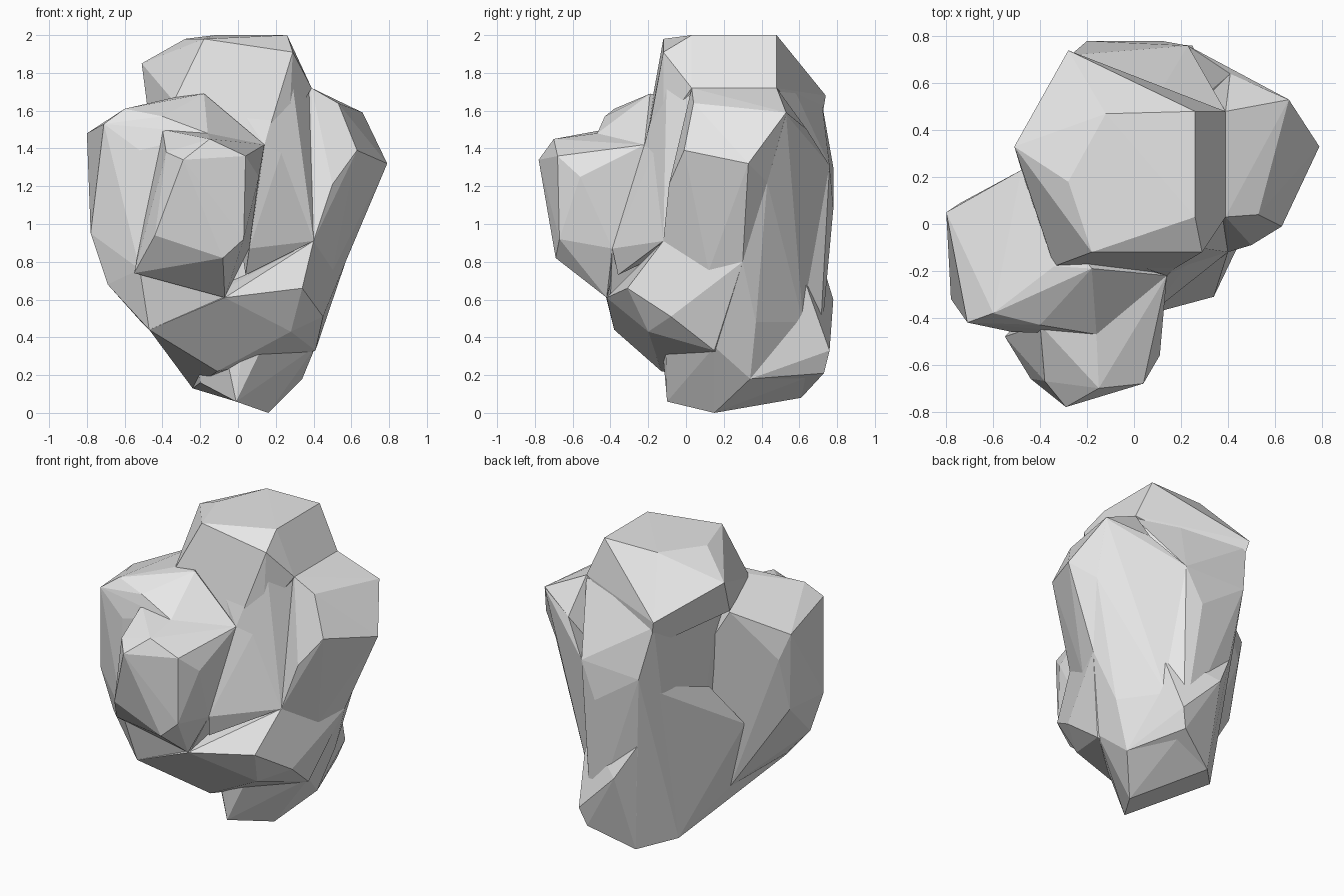
import bpy, bmesh

stone = bpy.data.materials.new("grey stone")
stone.diffuse_color = (0.8, 0.8, 0.8, 1)


def chunk(name, points):
    """Faceted stone chunk: convex hull around a few corner points."""
    bm = bmesh.new()
    for p in points:
        bm.verts.new(p)
    hull = bmesh.ops.convex_hull(bm, input=bm.verts)
    inner = {g for g in hull["geom_interior"] if isinstance(g, bmesh.types.BMVert)}
    bmesh.ops.delete(bm, geom=list(inner), context='VERTS')
    bmesh.ops.dissolve_limit(bm, angle_limit=0.05, verts=bm.verts, edges=bm.edges)
    bmesh.ops.recalc_face_normals(bm, faces=bm.faces)
    mesh = bpy.data.meshes.new(name)
    bm.to_mesh(mesh)
    bm.free()
    mesh.materials.append(stone)
    ob = bpy.data.objects.new(name, mesh)
    bpy.context.collection.objects.link(ob)
    return ob


# tall trunk from under the head down to the foot
rock = chunk("rock", [
    (.27, -.10, 1.88), (-.18, -.11, 1.9), (.38, .04, 1.70), (.39, .48, 1.70), (-.34, -.1, 1.6),
    (-.40, .25, 1.6), (-.27, .72, 1.64), (.11, .56, 1.74), (.14, -.22, 1.42),
    (.40, -.12, .91), (-.36, .3, 1.1), (-.2, .78, 1.3), (.12, .78, 1.08),
    (.23, .76, 1.31), (-.15, .71, .83), (.30, .62, .8), (.41, .15, .35),
    (.34, .34, .18), (.2, .7, .21), (-.06, .61, .08), (-.24, .42, .13),
    (-.2, .1, .16), (-.01, -.10, .06), (.16, .15, 0)])

# head with the flat top and overhanging back left corner
head = chunk("flat_head", [
    (-.18, -.12, 1.98), (-.28, .18, 1.98), (-.12, .47, 2), (.26, .48, 2), (.26, .03, 2),
    (.29, -.12, 1.91), (.39, .03, 1.72), (.39, .48, 1.72), (-.51, .33, 1.85),
    (-.48, .23, 1.62), (-.34, -.18, 1.65), (-.28, .74, 1.68), (.11, .56, 1.75),
    (.27, -.12, 1.51), (.14, -.21, 1.42), (-.24, .71, 1.5), (0, .2, 1.4)])

# right shoulder, running down the back right side as one broad flank
shoulder = chunk("right_shoulder", [
    (.39, .03, 1.72), (.39, .48, 1.72), (.53, .04, 1.64), (.66, .53, 1.59),
    (.41, .64, 1.5), (.63, -.01, 1.39), (.79, .33, 1.32), (.50, -.09, 1.21),
    (.40, -.12, .91), (.65, .43, 1.22), (.57, .30, .80), (.50, .12, .75), (.1, .1, 1.2),
    (.2, .6, .8)])
flank = chunk("back_right_flank", [
    (.66, .53, 1.58), (.41, .64, 1.5), (.23, .76, 1.31), (.12, .78, 1.08),
    (.65, .43, 1.22), (.57, .30, .80), (.45, .37, .48), (.34, .34, .18),
    (.27, .62, .48), (.30, .62, .8), (.41, .15, .35), (0, .3, .8), (.1, .3, .2)])

# knob low on the back
knob = chunk("back_knob", [
    (-.15, .71, .83), (-.02, .78, .60), (.25, .76, .33), (.21, .73, .21),
    (-.06, .61, .08), (.27, .62, .48), (.34, .34, .18), (.30, .60, .78), (0, .3, .5)])

# left bulge
bulge = chunk("left_bulge", [
    (-.80, .05, 1.48), (-.71, -.42, 1.53), (-.60, -.38, 1.61), (-.40, -.43, 1.57),
    (-.34, -.18, 1.67), (-.18, -.19, 1.69), (-.16, -.47, 1.48), (.14, -.22, 1.42),
    (-.48, .23, 1.61), (-.74, .09, 1.31), (-.60, .1, 1.25), (-.78, -.32, .95),
    (-.75, -.01, .95), (-.69, -.31, .68), (-.52, -.29, .49), (-.52, -.46, .76),
    (-.52, -.46, 1.39), (-.47, -.38, .44), (-.07, -.40, .61), (.06, -.39, .87),
    (-.5, .1, .83), (-.38, .08, .38), (0, .3, .8)])

# back left slope between the trunk and the bulge
slope = chunk("back_left_slope", [
    (-.2, .76, 1.25), (-.15, .71, .83), (-.06, .61, .08), (-.24, .42, .13),
    (-.38, .08, .38), (-.5, .1, .83), (-.38, .3, 1.12), (0, .2, .8)])

# blunt nose at the front
nose = chunk("front_nose", [
    (-.40, -.43, 1.5), (-.38, -.67, 1.38), (-.29, -.78, 1.34), (-.16, -.47, 1.48),
    (-.15, -.70, 1.45), (.04, -.68, 1.36), (.11, -.56, 1.25), (.14, -.22, 1.42),
    (.03, -.67, .92), (-.08, -.69, .82), (.06, -.39, .87), (-.44, -.66, .94),
    (-.55, -.48, .74), (-.07, -.42, .61), (-.3, -.2, 1.3)])

# front slope between the nose and the trunk
web = chunk("front_slope", [
    (.14, -.22, 1.42), (.06, -.39, .87), (.40, -.12, .91), (.04, -.36, .73),
    (.27, -.12, 1.5), (0, .2, 1)])

# sloping ledge under the nose
ledge = chunk("lower_ledge", [
    (.40, -.12, .91), (.34, -.31, .66), (-.07, -.42, .61), (.28, -.20, .43),
    (-.11, -.13, .22), (-.47, -.38, .44), (-.38, .08, .38), (.45, -.08, .51),
    (.41, .15, .33), (.57, .30, .80), (.50, .12, .70), (0, .3, .8), (-.24, .42, .13)])

# merge the chunks into one solid rock
bpy.context.view_layer.objects.active = rock
for part in (head, shoulder, flank, knob, bulge, slope, nose, web, ledge):
    mod = rock.modifiers.new("merge", 'BOOLEAN')
    mod.operation = 'UNION'
    mod.solver = 'EXACT'
    mod.object = part
    bpy.ops.object.modifier_apply(modifier=mod.name)
    bpy.data.objects.remove(part)
